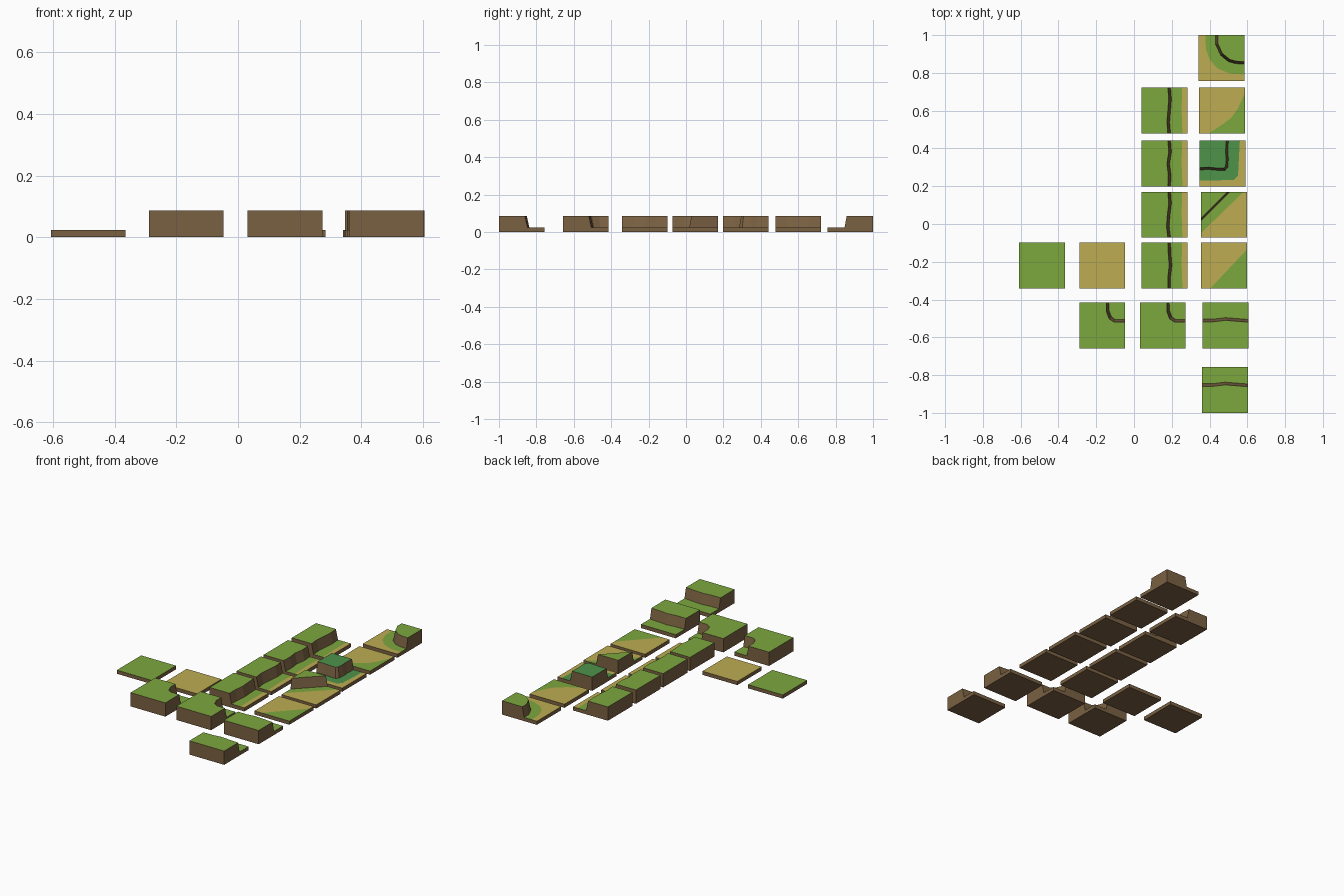
import bpy, bmesh

if "Cube" in bpy.data.objects:
    bpy.data.objects.remove(bpy.data.objects["Cube"])

SIZE, LOW, HIGH = 0.243, 0.023, 0.087


def material(name, rgb):
    lin = [(c / 255 / 12.92) if c < 11 else ((c / 255 + 0.055) / 1.055) ** 2.4 for c in rgb]
    m = bpy.data.materials.new(name)
    m.diffuse_color = (*lin, 1)
    m.use_nodes = True
    m.node_tree.nodes["Principled BSDF"].inputs["Base Color"].default_value = m.diffuse_color
    return m


MATS = [material("grass green", (124, 167, 63)), material("sand", (190, 172, 82)),
        material("forest green", (78, 148, 74)), material("earth brown", (122, 97, 66))]
GRASS, SAND, FOREST, EARTH = range(4)
CORNERS = [(0, 0), (1, 0), (1, 1), (0, 1)]


def along(p):
    """Counter-clockwise position of a point on the unit tile border."""
    u, v = p
    return u if v == 0 else 1 + v if u == 1 else 3 - u if v == 1 else 4 - v


def border(a, b):
    """Tile corners met walking counter-clockwise from a to b."""
    t0, t1 = along(a), along(b)
    if t1 <= t0:
        t1 += 4
    return [CORNERS[i % 4] for i in range(9) if t0 < i < t1]


def tile(name, cx, cy, mats, lines=(), cliff=None):
    """Regions listed left to right of the dividing lines; cliff = (top line, foot line)."""
    bm = bmesh.new()

    def face(pts, mat):
        f = bm.faces.new([bm.verts.new((cx + (u - .5) * SIZE, cy + (v - .5) * SIZE, z))
                          for u, v, z in pts])
        f.material_index = mat

    def wall(a, b):
        if any(a[i] == b[i] == s for i in (0, 1) for s in (0, 1)):
            face([a, (a[0], a[1], 0), (b[0], b[1], 0), b], EARTH)

    def region(poly, z, mat):
        pts = [(u, v, z) for u, v in poly]
        face(pts, mat)
        for a, b in zip(pts, pts[1:] + pts[:1]):
            wall(a, b)

    cuts = (list(cliff) if cliff else []) + list(lines)
    mats = list(mats)
    if cliff:
        mats.insert(1, EARTH)
    if not cuts:
        region(CORNERS, LOW, mats[0])
    else:
        first, last = cuts[0], cuts[-1]
        region(first + border(first[-1], first[0]), HIGH if cliff else LOW, mats[0])
        for i, (a, b) in enumerate(zip(cuts, cuts[1:])):
            if cliff and i == 0:          # sloping cliff strip
                top = [(u, v, HIGH) for u, v in a]
                foot = [(u, v, LOW) for u, v in b]
                for j in range(len(top) - 1):
                    face([foot[j], foot[j + 1], top[j + 1], top[j]], EARTH)
                wall(top[0], foot[0])
                wall(foot[-1], top[-1])
            else:
                region(b + border(b[-1], a[-1]) + a[::-1] + border(a[0], b[0]), LOW, mats[i + 1])
        region(last[::-1] + border(last[0], last[-1]), LOW, mats[-1])
    face([(u, v, 0) for u, v in CORNERS[::-1]], EARTH)
    bmesh.ops.remove_doubles(bm, verts=bm.verts, dist=1e-5)
    bmesh.ops.recalc_face_normals(bm, faces=bm.faces)
    me = bpy.data.meshes.new(name)
    bm.to_mesh(me)
    bm.free()
    for m in MATS:
        me.materials.append(m)
    bpy.context.collection.objects.link(bpy.data.objects.new(name, me))


def shift(line, du=0, dv=0):
    return [(u + du, v + dv) for u, v in line]


# plain tiles
tile("grass_tile", -.486, -.22, [GRASS])
tile("sand_tile", -.168, -.22, [SAND])

# straight coast cliffs with a beach strip
waves = [(.60, (.57, .55, .57, .59, .57)), (.32, (.57, .58, .55, .59, .57)),
         (.049, (.57, .54, .56, .59, .57)), (-.22, (.57, .57, .60, .58, .57))]
for i, (y, us) in enumerate(waves):
    top = [(u, k / 4) for k, u in enumerate(us)]
    tile(f"beach_cliff_{i + 1}", .162, y, [GRASS, GRASS, SAND],
         [[(.89, 0), (.87, .5), (.88, 1)]], (top, shift(top, .06)))

# outer cliff corner with beach
tile("beach_cliff_corner", .463, .879, [GRASS, GRASS, SAND],
     [[(.15, 1), (.16, .7), (.25, .45), (.42, .27), (.68, .16), (1, .14)]],
     ([(.42, 1), (.42, .82), (.52, .6), (.68, .47), (.82, .43), (1, .42)],
      [(.37, 1), (.37, .8), (.48, .56), (.65, .42), (.81, .375), (1, .37)]))

# flat sand and grass corners
tile("sand_grass_curve", .466, .60, [SAND, GRASS],
     [[(.2, 0), (.48, .18), (.7, .34), (.85, .55), (.94, .76), (1, .87)]])
tile("sand_grass_diagonal", .476, -.22, [SAND, GRASS], [[(.2, 0), (1, .85)]])

# forest cliff corner
tile("forest_cliff_corner", .468, .32, [FOREST, FOREST, SAND],
     [[(0, .13), (.75, .14), (.84, .24), (.88, 1)]],
     ([(0, .41), (.2, .42), (.4, .4), (.53, .4), (.57, .45), (.58, .6), (.57, .75), (.58, 1)],
      [(0, .36), (.2, .37), (.42, .35), (.56, .35), (.62, .42), (.63, .6), (.62, .75), (.63, 1)]))

# diagonal cliff with beach
tile("diagonal_cliff", .476, .049, [GRASS, GRASS, SAND], [[(0, .1), (.93, 1)]],
     ([(0, .42), (.58, 1)], [(0, .37), (.63, 1)]))

# inner cliff corners
for i, x in enumerate((-.168, .152)):
    tile(f"inner_cliff_corner_{i + 1}", x, -.537, [GRASS, GRASS], (),
         ([(1, .57), (.76, .57), (.65, .64), (.59, .8), (.59, 1)],
          [(1, .63), (.78, .63), (.7, .69), (.65, .82), (.64, 1)]))

# inland cliffs facing the back
for i, (x, y) in enumerate(((.484, -.537), (.482, -.8785))):
    top = [(1, .57), (.75, .59), (.5, .61), (.25, .58), (0, .58)]
    tile(f"inland_cliff_{i + 1}", x, y, [GRASS, GRASS], (), (top, shift(top, 0, .06)))
